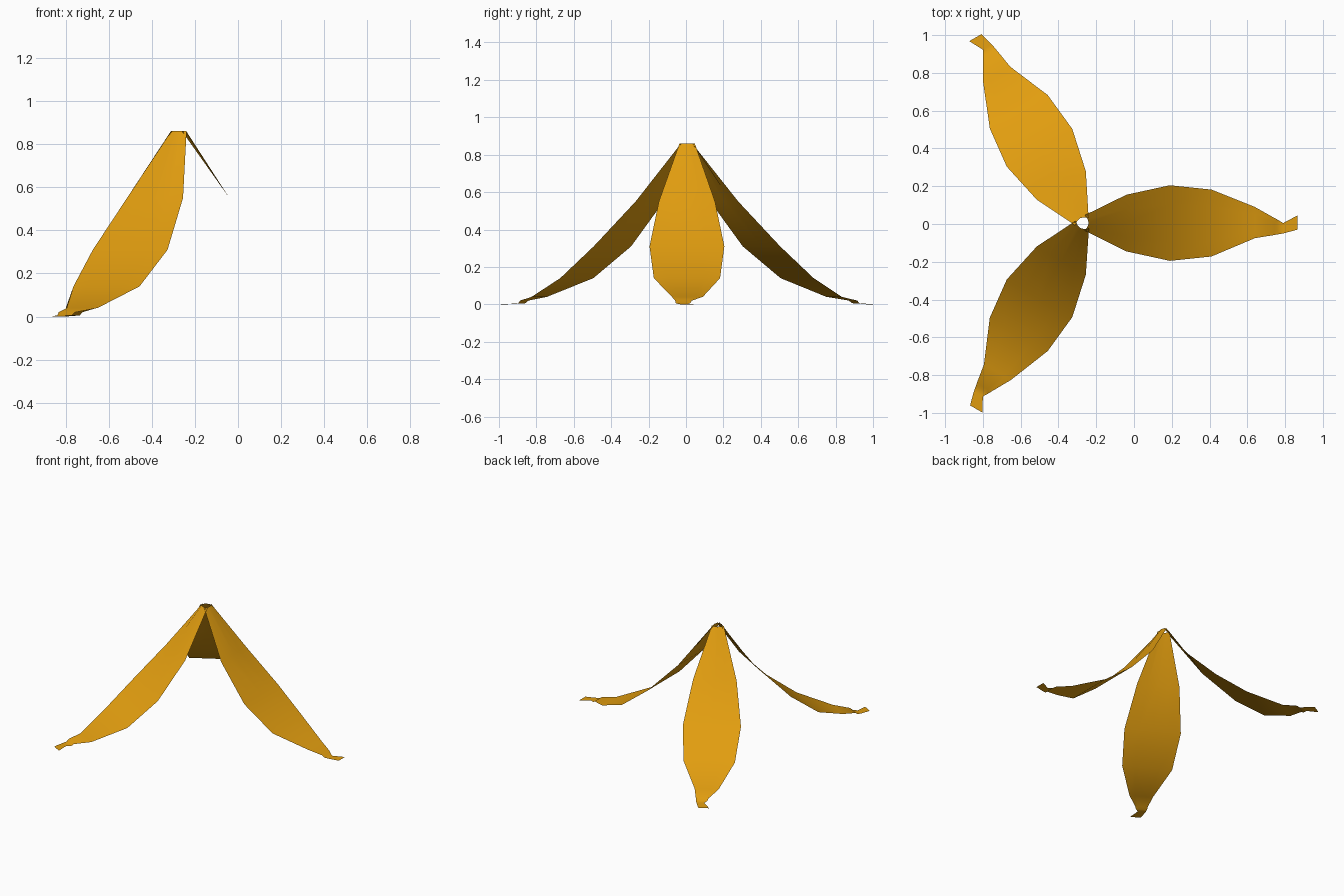
import bpy
import bmesh
import math

cube = bpy.data.objects.get("Cube")
if cube:
    bpy.data.objects.remove(cube, do_unlink=True)

# One golden orange for every petal
gold = bpy.data.materials.new("golden_orange")
gold.use_nodes = True
colour = (0.76, 0.34, 0.005, 1.0)
gold.diffuse_color = colour
gold.node_tree.nodes["Principled BSDF"].inputs["Base Color"].default_value = colour

CENTRE = (-0.27, 0.005)
COLUMNS = 4

# Stations along a petal: distance out, height, left edge, right edge, outward bow
STATIONS = [
    (0.01, 0.86, 0.042, -0.04, 0.02),
    (0.23, 0.55, 0.15, -0.15, 0),
    (0.46, 0.31, 0.2, -0.2, 0),
    (0.68, 0.14, 0.177, -0.177, 0),
    (0.91, 0.04, 0.085, -0.08, 0),
    (1.015, 0.02, 0.026, -0.063, 0),
    (1.03, 0.006, 0.018, -0.06, 0),
    (1.06, 0.004, 0.0, -0.055, 0),
    (1.135, 0.0, 0.04, -0.035, 0),
]


def make_petal(name, angle):
    """Thin drooping petal with a pinched, flared foot."""
    c, s = math.cos(angle), math.sin(angle)
    bm = bmesh.new()
    rows = []
    for out, height, left, right, bow in STATIONS:
        row = []
        for i in range(COLUMNS + 1):
            t = i / COLUMNS
            side = right + (left - right) * t
            r = out + bow * math.sin(math.pi * t)
            row.append(bm.verts.new((CENTRE[0] + r * c - side * s,
                                     CENTRE[1] + r * s + side * c, height)))
        rows.append(row)
    for upper, lower in zip(rows, rows[1:]):
        for i in range(COLUMNS):
            face = bm.faces.new((upper[i], lower[i], lower[i + 1], upper[i + 1]))
            face.smooth = True
    mesh = bpy.data.meshes.new(name)
    bm.to_mesh(mesh)
    bm.free()
    mesh.materials.append(gold)
    petal = bpy.data.objects.new(name, mesh)
    bpy.context.collection.objects.link(petal)


# Three petals meeting at the top
for n, name in enumerate(("left_petal", "back_right_petal", "front_right_petal")):
    make_petal(name, n * math.tau / 3)
